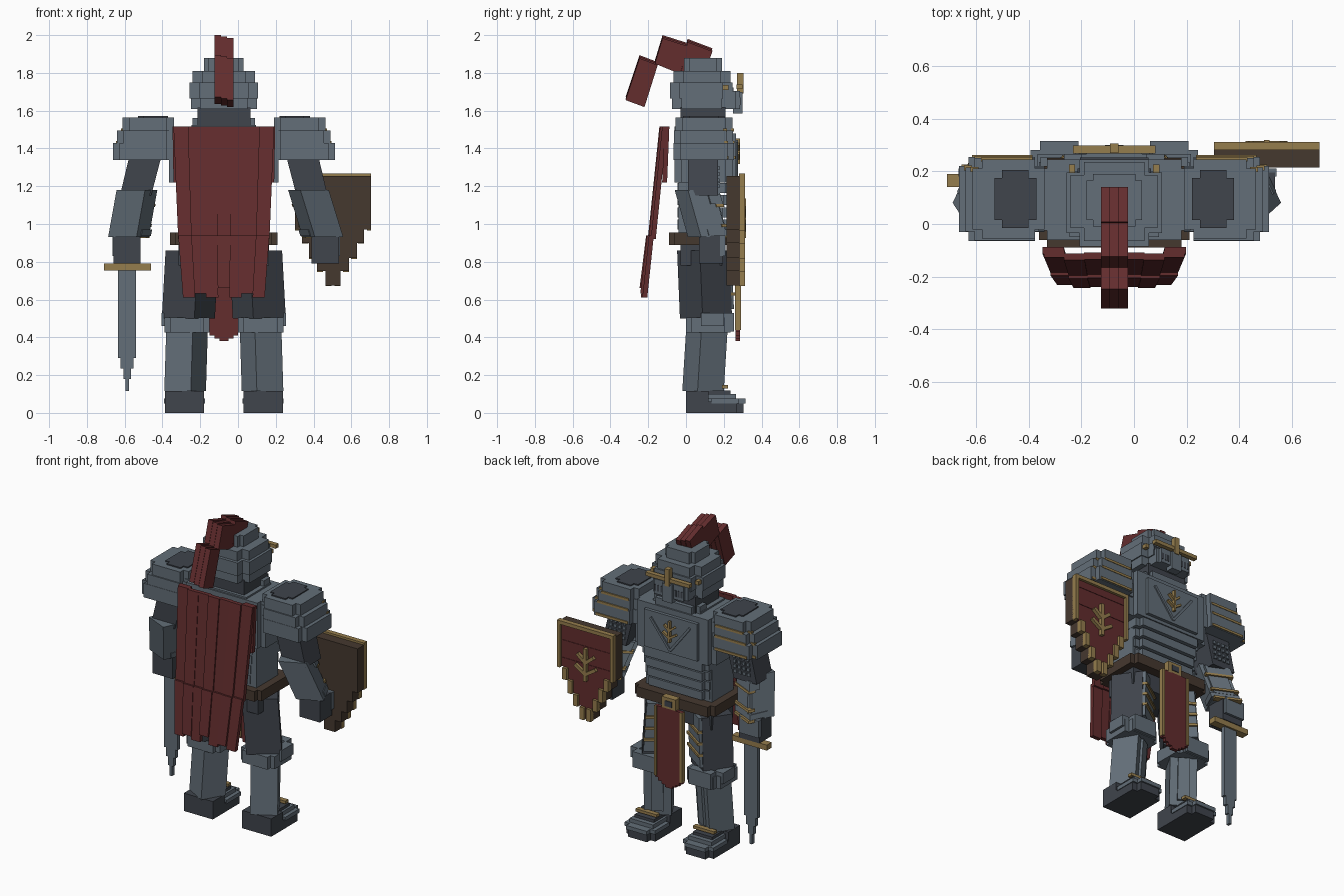
import bpy, bmesh, math
from mathutils import Vector

CX = -0.075  # centreline of the figure


def material(name, rgb):
    m = bpy.data.materials.new(name)
    m.diffuse_color = (*rgb, 1)
    return m


STEEL = material("steel", (0.125, 0.157, 0.188))
DARK = material("dark iron", (0.050, 0.058, 0.072))
RED = material("red cloth", (0.125, 0.026, 0.027))
BROWN = material("brown leather", (0.060, 0.040, 0.028))
GOLD = material("gold trim", (0.300, 0.205, 0.075))


def loft(name, low, high, mat):
    """Solid between two matching point loops."""
    bm = bmesh.new()
    a = [bm.verts.new(p) for p in low]
    b = [bm.verts.new(p) for p in high]
    n = len(a)
    bm.faces.new(a)
    bm.faces.new(b)
    for i in range(n):
        j = (i + 1) % n
        bm.faces.new((a[i], a[j], b[j], b[i]))
    bmesh.ops.recalc_face_normals(bm, faces=bm.faces)
    me = bpy.data.meshes.new(name)
    bm.to_mesh(me)
    bm.free()
    me.materials.append(mat)
    ob = bpy.data.objects.new(name, me)
    bpy.context.collection.objects.link(ob)
    return ob


def rect(u0, u1, y0, y1, z, s=1):
    return [(CX + s * u, y, z) for u, y in ((u0, y0), (u1, y0), (u1, y1), (u0, y1))]


def box(name, u0, u1, y0, y1, z0, z1, mat, s=1):
    return loft(name, rect(u0, u1, y0, y1, z0, s), rect(u0, u1, y0, y1, z1, s), mat)


def notched(name, u0, u1, y0, y1, z0, z1, n, mat, s=1):
    """Block with a square notch cut from each upright corner."""
    pts = [(u0 + n, y0), (u1 - n, y0), (u1 - n, y0 + n), (u1, y0 + n), (u1, y1 - n), (u1 - n, y1 - n),
           (u1 - n, y1), (u0 + n, y1), (u0 + n, y1 - n), (u0, y1 - n), (u0, y0 + n), (u0 + n, y0 + n)]
    return loft(name, [(CX + s * u, y, z0) for u, y in pts], [(CX + s * u, y, z1) for u, y in pts], mat)


def limb(top, end, roll, s):
    """Returns a maker of slabs along a limb axis, turned inward by roll degrees."""
    top, end, r = Vector(top), Vector(end), math.radians(roll)

    def slab(name, t0, t1, a0, a1, b0, b1, mat):
        def ring(t):
            c = top.lerp(end, t)
            return [(CX + s * (c.x + a * math.cos(r) - b * math.sin(r)),
                     c.y + a * math.sin(r) + b * math.cos(r), c.z)
                    for a, b in ((a0, b0), (a1, b0), (a1, b1), (a0, b1))]
        return loft(name, ring(t0), ring(t1), mat)
    return slab


def bar(name, a, b, w, y0, y1, mat, cx=CX):
    """Flat strip from a to b in the front plane."""
    a, b = Vector(a), Vector(b)
    d = (b - a).normalized() * w / 2
    q = [(a.x - d.y, a.y + d.x), (b.x - d.y, b.y + d.x), (b.x + d.y, b.y - d.x), (a.x + d.y, a.y - d.x)]
    return loft(name, [(cx + x, y0, z) for x, z in q], [(cx + x, y1, z) for x, z in q], mat)


def emblem(name, cx, z, size, y0, y1):
    """Branching plant badge."""
    bar(name + "_stem", (0, z - size), (0, z + size), size * 0.2, y0, y1, GOLD, cx)
    for s in (-1, 1):
        for h, r in ((-0.45, 0.7), (0.25, 0.55)):
            bar(name + "_leaf", (0, z + (h - 0.15) * size), (s * r * size, z + (h + 0.3) * size),
                size * 0.2, y0, y1 - 0.003, GOLD, cx)


# Helmet
box("neck", -0.14, 0.14, -0.03, 0.21, 1.50, 1.62, DARK)
notched("helmet_base", -0.175, 0.175, -0.075, 0.24, 1.61, 1.665, 0.05, STEEL)
notched("helmet_middle", -0.182, 0.182, -0.085, 0.245, 1.665, 1.75, 0.05, STEEL)
notched("helmet_upper", -0.165, 0.165, -0.065, 0.235, 1.75, 1.81, 0.05, STEEL)
notched("helmet_crown", -0.105, 0.105, -0.01, 0.19, 1.81, 1.88, 0.025, STEEL)
notched("visor", -0.125, 0.125, 0.2, 0.285, 1.61, 1.705, 0.02, STEEL)
box("visor_nose", -0.035, 0.035, 0.25, 0.30, 1.585, 1.70, STEEL)
box("eye_slit", -0.13, 0.13, 0.24, 0.252, 1.70, 1.722, DARK)
box("visor_bar", -0.157, 0.157, 0.268, 0.298, 1.715, 1.738, GOLD)
box("visor_post", -0.016, 0.016, 0.27, 0.305, 1.69, 1.80, GOLD)
for s in (-1, 1):
    box("visor_hinge", 0.148, 0.172, 0.19, 0.225, 1.71, 1.735, GOLD, s)
    for k in range(3):
        box("breath_hole", 0.045 + k * 0.022, 0.057 + k * 0.022, 0.28, 0.288, 1.63, 1.67, DARK, s)

# Plume: three side by side strips, each of three tilted blocks
plume = [((0.008, 1.98), (0.14, 1.93), (0.115, 1.86), (-0.03, 1.80)),
         ((-0.124, 2.0), (0.008, 1.958), (-0.03, 1.81), (-0.165, 1.865)),
         ((-0.246, 1.894), (-0.15, 1.857), (-0.22, 1.635), (-0.32, 1.672))]
for i in range(3):
    x = -0.125 + i * 0.034
    for seg in plume:
        loft("plume", [(x, y, z - i * 0.008) for y, z in seg], [(x + 0.034, y, z - i * 0.008) for y, z in seg], RED)

# Torso
box("gorget_back", -0.17, 0.17, -0.05, 0.2, 1.50, 1.525, STEEL)
notched("gorget_front", -0.165, 0.165, 0.1, 0.235, 1.50, 1.56, 0.035, STEEL)
notched("chest", -0.29, 0.29, -0.06, 0.245, 1.22, 1.515, 0.035, STEEL)
box("breastplate", -0.19, 0.19, 0.235, 0.266, 1.24, 1.48, STEEL)
box("waist", -0.235, 0.235, -0.04, 0.18, 0.92, 1.22, STEEL)
for k in range(4):
    notched("belly_plate", -0.237 + k * 0.005, 0.237 - k * 0.005, -0.045, 0.24 - k * 0.008,
            1.165 - k * 0.065, 1.218 - k * 0.065, 0.03, STEEL)
for s in (-1, 1):
    bar("chest_ridge", (s * 0.14, 1.44), (0, 1.26), 0.016, 0.26, 0.274, STEEL)
emblem("chest_badge", CX, 1.385, 0.068, 0.26, 0.287)

# Belt, hips and front tabard
notched("belt", -0.285, 0.285, -0.09, 0.25, 0.89, 0.955, 0.03, BROWN)
box("hips", -0.24, 0.24, -0.03, 0.19, 0.78, 0.9, DARK)
box("buckle", -0.05, 0.05, 0.24, 0.285, 0.885, 0.96, GOLD)
box("buckle_centre", -0.025, 0.025, 0.28, 0.29, 0.905, 0.94, DARK)
for u, z in ((0.098, 0.43), (0.075, 0.41), (0.05, 0.395), (0.024, 0.38)):
    box("tabard", -u, u, 0.262, 0.285, z, 0.89, RED)
for s in (-1, 1):
    box("tabard_trim", 0.084, 0.1, 0.26, 0.291, 0.44, 0.89, GOLD, s)

# Cape: seven overlapping strips in two hanging tiers
for i in range(7):
    t = (i - 3) / 3.5
    h = 1 / 7 + 0.006
    bow = 0.012 * (1 - t * t) + 0.006 * (i % 2)

    def cut(half, y, z):
        return [(CX + (t + d) * half, y - bow + e, z) for d, e in ((-h, -0.013), (h, -0.013), (h, 0.013), (-h, 0.013))]
    loft("cape_upper", cut(0.24, -0.17, 0.92 + 0.012 * (i % 2)), cut(0.265, -0.11, 1.515), RED)
    loft("cape_lower", cut(0.215, -0.215, 0.61 + 0.05 * (1 - abs(t)) * (i % 2)), cut(0.24, -0.18, 0.94), RED)
    if i in (0, 6):
        loft("cape_edge", cut(0.265, -0.11, 1.22), cut(0.27, -0.098, 1.515), RED)

for s in (-1, 1):
    # Pauldrons
    notched("pauldron_lower", 0.265, 0.588, -0.065, 0.255, 1.34, 1.43, 0.035, STEEL, s)
    notched("pauldron_middle", 0.265, 0.565, -0.063, 0.25, 1.43, 1.495, 0.035, STEEL, s)
    notched("pauldron_upper", 0.265, 0.537, -0.055, 0.245, 1.495, 1.565, 0.035, STEEL, s)
    notched("pauldron_cap", 0.295, 0.455, -0.015, 0.205, 1.555, 1.572, 0.03, DARK, s)
    for z, u, y in ((1.345, 0.55, 0.255), (1.425, 0.54, 0.252), (1.49, 0.515, 0.247)):
        box("pauldron_trim", 0.31, u - 0.01, y - 0.01, y + 0.006, z, z + 0.015, GOLD, s)
        box("pauldron_side_trim", u, u + 0.03, y - 0.05, y - 0.03, z, z + 0.015, GOLD, s)
    # Upper arms with mail
    loft("upper_arm", rect(0.385, 0.55, 0.01, 0.17, 1.15, s), rect(0.33, 0.5, 0.01, 0.17, 1.36, s), DARK)
    for r in range(4):
        for c in range(4):
            u = 0.39 + c * 0.032 - r * 0.003
            box("mail_ring", u, u + 0.02, 0.165, 0.178, 1.19 + r * 0.032, 1.21 + r * 0.032, STEEL, s)
    # Forearms
    f = limb((0.46 - 0.012 * (s + 1) / 2, 0.045, 1.18), (0.505 + 0.02 * (s + 1) / 2, 0.115, 0.93), 25, s)
    f("forearm", 0, 1, -0.083, 0.083, -0.077, 0.077, STEEL)
    f("elbow_cop", 0.08, 0.3, -0.06, 0.095, 0.03, 0.1, STEEL)
    f("vambrace", 0.35, 0.85, -0.06, 0.06, 0.07, 0.092, STEEL)
    f("cuff", 0.84, 0.97, -0.088, 0.088, -0.03, 0.09, STEEL)
    for t in (0.3, 0.72, 0.96):
        f("forearm_trim", t, t + 0.06, -0.075, 0.092, 0.06, 0.104, GOLD)
    # Hands
    g = 0.0125 * (s + 1)
    box("hand", 0.44 + g, 0.585 + g, 0.07, 0.195, 0.79, 0.94, DARK, s)
    box("hand_plate", 0.45 + g, 0.59 + g, 0.18, 0.21, 0.83, 0.94, STEEL, s)
    # Thighs
    f = limb((0.165, 0.095, 0.86), (0.185, 0.11, 0.5), 35, s)
    f("thigh", 0, 1, -0.105, 0.105, -0.1, 0.09, DARK)
    f("thigh_plate", 0, 0.86, -0.085, 0.1, 0.06, 0.108, STEEL)
    for k in range(3):
        f("thigh_trim", 0.22 + k * 0.2, 0.265 + k * 0.2, -0.085, 0.104, 0.09, 0.12, GOLD)
    # Knees
    notched("knee", 0.075, 0.315, 0.0, 0.235, 0.425, 0.505, 0.03, STEEL, s)
    box("knee_cap", 0.12, 0.28, 0.2, 0.255, 0.43, 0.53, STEEL, s)
    box("knee_wing", 0.27, 0.33, 0.08, 0.2, 0.46, 0.53, STEEL, s)
    # Shins
    f = limb((0.195, 0.11, 0.435), (0.205, 0.09, 0.115), 30, s)
    f("shin", 0, 1, -0.081, 0.081, -0.08, 0.08, STEEL)
    f("shin_ridge", 0.05, 0.9, -0.035, 0.035, 0.07, 0.095, STEEL)
    box("ankle_trim", 0.13, 0.28, 0.19, 0.222, 0.13, 0.148, GOLD, s)
    # Boots
    notched("boot", 0.105, 0.312, 0.0, 0.305, 0.0, 0.06, 0.035, DARK, s)
    box("boot_heel", 0.105, 0.312, 0.0, 0.12, 0.0, 0.115, DARK, s)
    notched("boot_toe", 0.1, 0.317, 0.1, 0.315, 0.05, 0.075, 0.035, STEEL, s)
    box("boot_instep", 0.125, 0.292, 0.1, 0.265, 0.075, 0.1, STEEL, s)
    box("boot_tongue", 0.14, 0.277, 0.1, 0.235, 0.1, 0.118, DARK, s)

# Sword
box("sword_guard", 0.385, 0.635, 0.14, 0.19, 0.755, 0.79, GOLD, -1)
for u, z in ((0.047, 0.29), (0.034, 0.235), (0.02, 0.18), (0.009, 0.115)):
    box("sword_blade", 0.512 - u, 0.512 + u, 0.152, 0.178, z, 0.757, STEEL, -1)

# Shield: stepped rows, brown back, red planked face, gold rim
SX = 0.503 - CX
rows = [(0.2, 0.97, 1.255), (0.163, 0.90, 0.97), (0.126, 0.82, 0.90), (0.085, 0.75, 0.82), (0.04, 0.675, 0.75)]
for i, (u, z0, z1) in enumerate(rows):
    box("shield_back", SX - u, SX + u, 0.215, 0.285, z0, z1, BROWN)
    planks = 1 if i else 5
    for k in range(planks):
        h = (z1 - z0) / planks
        box("shield_plank", SX - u + 0.01, SX + u - 0.01, 0.28, 0.295 - 0.003 * (k % 2), z0 + k * h, z0 + k * h + h, RED)
    inner = u - (0.032 if i else 0.02)
    for s in (-1, 1):
        box("shield_rim", SX + s * inner, SX + s * u, 0.28, 0.312, z0 - 0.004, z1, GOLD)
box("shield_top_rim", SX - 0.2, SX + 0.2, 0.28, 0.312, 1.245, 1.268, GOLD)
emblem("shield_badge", 0.503, 1.03, 0.105, 0.29, 0.318)
